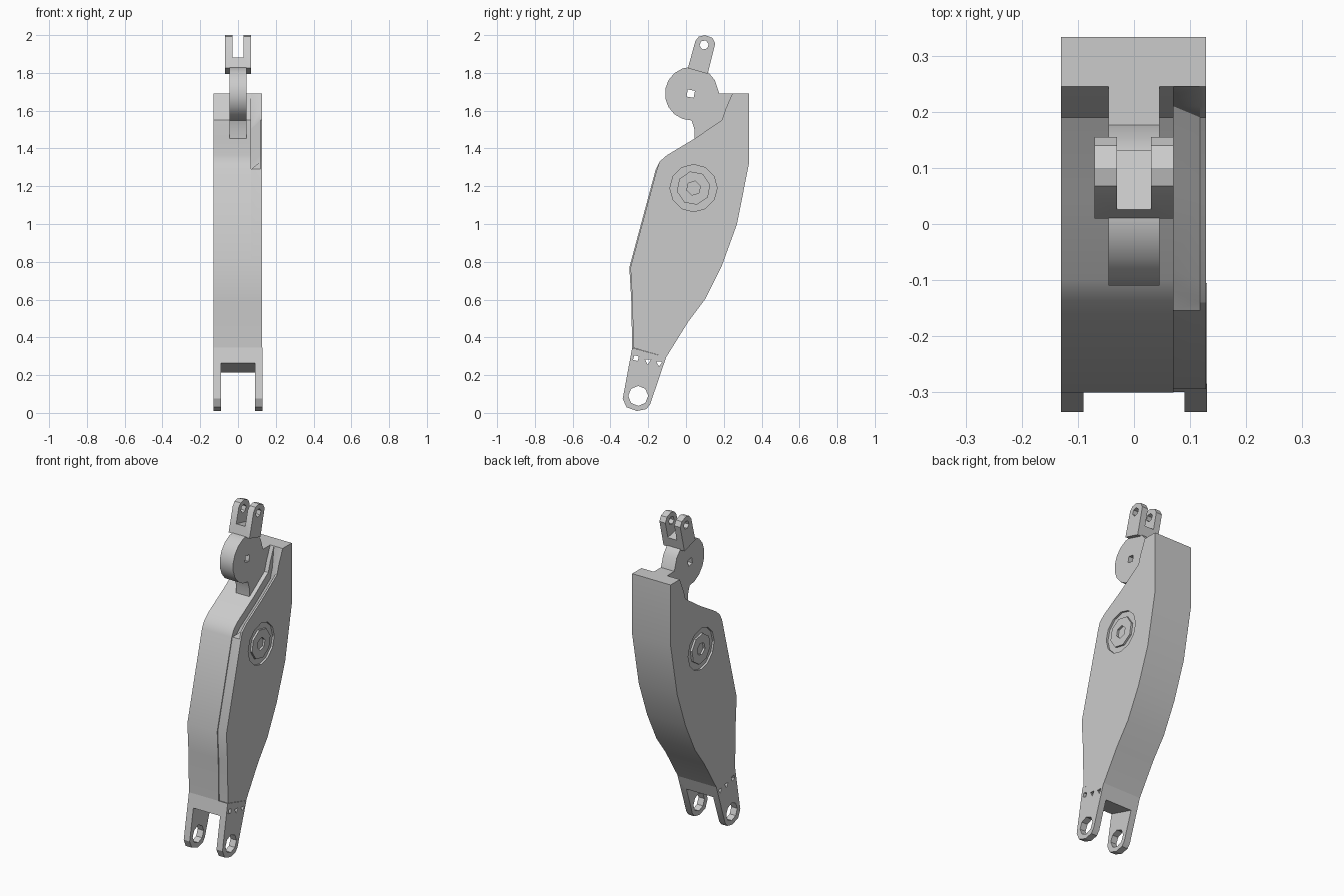
import bpy, bmesh
from math import sin, cos, tau, radians

if "Cube" in bpy.data.objects:
    bpy.data.objects.remove(bpy.data.objects["Cube"])

grey = bpy.data.materials.new("light grey")
grey.use_nodes = True
grey.diffuse_color = (0.6, 0.6, 0.6, 1)
grey.node_tree.nodes["Principled BSDF"].inputs["Base Color"].default_value = (0.6, 0.6, 0.6, 1)


def loft(name, sections):
    """Join (x, [(y, z), ...]) sections into a closed solid."""
    bm = bmesh.new()
    rings = [[bm.verts.new((x, y, z)) for y, z in pts] for x, pts in sections]
    n = len(rings[0])
    for a, b in zip(rings, rings[1:]):
        for i in range(n):
            j = (i + 1) % n
            bm.faces.new((a[i], a[j], b[j], b[i]))
    bm.faces.new(rings[0][::-1])
    bm.faces.new(rings[-1])
    bmesh.ops.recalc_face_normals(bm, faces=bm.faces)
    mesh = bpy.data.meshes.new(name)
    bm.to_mesh(mesh)
    bm.free()
    mesh.materials.append(grey)
    obj = bpy.data.objects.new(name, mesh)
    bpy.context.collection.objects.link(obj)
    return obj


def prism(name, x0, x1, pts):
    return loft(name, [(x0, pts), (x1, pts)])


def polygon(center, radius, sides, turn=0.0):
    return [(center[0] + radius * cos(tau * i / sides + turn),
             center[1] + radius * sin(tau * i / sides + turn)) for i in range(sides)]


def cut(obj, x0, x1, pts):
    """Subtract a prism from a part."""
    cutter = prism("cutter", x0, x1, pts)
    mod = obj.modifiers.new("cut", 'BOOLEAN')
    mod.operation, mod.solver, mod.object = 'DIFFERENCE', 'EXACT', cutter
    bpy.ops.object.select_all(action='DESELECT')
    bpy.context.view_layer.objects.active = obj
    obj.select_set(True)
    bpy.ops.object.modifier_apply(modifier=mod.name)
    bpy.data.objects.remove(cutter)


# Housing outline: front edge, sloping shoulder, back edge
front = [(-0.285, 0.345), (-0.29, 0.6), (-0.30, 0.77), (-0.16, 1.29)]
shoulder = [(-0.14, 1.33), (-0.10, 1.365), (0.05, 1.455), (0.19, 1.55), (0.21, 1.61)]
back = [(0.245, 1.69), (0.333, 1.69), (0.333, 1.32), (0.27, 1.0), (0.19, 0.78),
        (0.10, 0.60), (0.01, 0.48), (-0.105, 0.295)]
housing = prism("housing", -0.13, 0.07, front + shoulder + back)

# Cover plate with a sunken inner edge along the shoulder
inset = [(y + 0.006, z) for y, z in front]
sunk = [(y + 0.02, z - 0.045) for y, z in shoulder]
cover = loft("side_cover", [(0.07, inset + sunk + back),
                            (0.118, inset + shoulder + back),
                            (0.128, inset + shoulder + back)])

# Forked foot
foot = prism("forked_foot", -0.13, 0.13, [
    (-0.285, 0.345), (-0.335, 0.075), (-0.315, 0.03), (-0.26, 0.01),
    (-0.21, 0.02), (-0.19, 0.045), (-0.105, 0.295)])
cut(foot, -0.09, 0.09, [(-0.4, 0.295), (-0.4, -0.1), (0.0, -0.1), (0.0, 0.175)])
cut(foot, -0.2, 0.2, polygon((-0.253, 0.09), 0.053, 8))
for i, spot in enumerate([(-0.265, 0.29), (-0.202, 0.273), (-0.142, 0.262)]):
    cut(foot, -0.2, 0.2, polygon(spot, 0.018, 4 if i == 0 else 3, 0.5))

# Pivot bolts set in ring grooves on both sides
pivot = (0.04, 1.19)
for part, name, surface, side in ((housing, "right_bolt", -0.13, -1),
                                  (cover, "left_bolt", 0.128, 1)):
    floor = surface - side * 0.012
    cut(part, *sorted((floor, surface + side * 0.05)), polygon(pivot, 0.125, 12))
    bolt = prism(name, *sorted((floor - side * 0.005, surface)), polygon(pivot, 0.09, 8, 0.2))
    cut(bolt, *sorted((floor, surface + side * 0.05)), polygon(pivot, 0.038, 6, 0.3))

# Pivot disc with a web running down into the housing
hub = (0.03, 1.69)
arc = [(hub[0] + 0.142 * cos(radians(a)), hub[1] + 0.142 * sin(radians(a)))
       for a in range(30, 271, 20)]
disc = prism("pivot_disc", -0.045, 0.045,
             [(0.176, 1.69), *arc, (0.045, 1.50), (0.045, 1.42), (0.28, 1.42), (0.28, 1.69)])
cut(disc, -0.1, 0.1, polygon((0.025, 1.69), 0.027, 4, 0.6))

# Tilted clevis on top of the disc
clevis = prism("top_clevis", -0.07, 0.07, [
    (0.01, 1.825), (0.05, 1.97), (0.068, 1.992), (0.10, 2.0),
    (0.14, 1.985), (0.155, 1.955), (0.115, 1.795)])
cut(clevis, -0.03, 0.03, [(-0.1, 1.91), (-0.1, 2.1), (0.3, 2.1), (0.3, 1.82)])
cut(clevis, -0.1, 0.1, polygon((0.096, 1.948), 0.025, 6, 0.2))

# Smooth the gentle bends, keep real edges sharp
bpy.ops.object.select_all(action='DESELECT')
for obj in bpy.context.collection.objects:
    if obj.type == 'MESH' and grey.name in obj.data.materials:
        obj.select_set(True)
        bpy.context.view_layer.objects.active = obj
bpy.ops.object.shade_smooth_by_angle(angle=radians(28))
